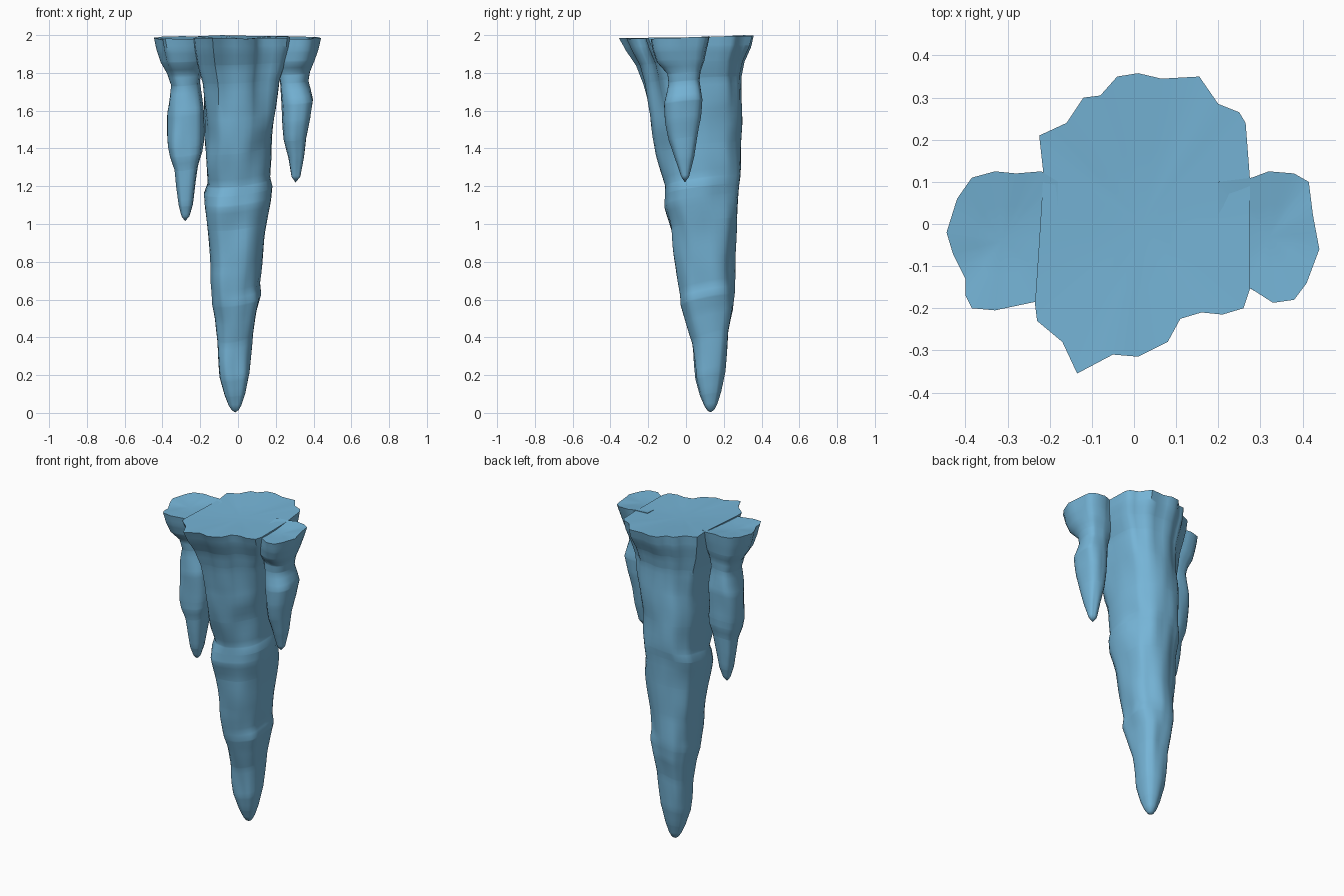
import bpy, bmesh, math
from mathutils import Vector, noise

ice = bpy.data.materials.new("ice blue")
ice.diffuse_color = (0.18, 0.46, 0.68, 1)


def refine(points, parts):
    """Closed outline with each edge split into equal parts."""
    out = []
    for a, b in zip(points, points[1:] + points[:1]):
        out += [Vector(a).lerp(Vector(b), k / parts) for k in range(parts)]
    return out


def section(rows, z):
    """Interpolated x and y limits of the spike at height z."""
    for a, b in zip(rows, rows[1:]):
        if a[0] >= z >= b[0]:
            t = (a[0] - z) / (a[0] - b[0])
            return [p + (q - p) * t for p, q in zip(a[1:], b[1:])]
    return rows[-1][1:]


def icicle(name, rows, outline, parts, steps, collar, lump, tilt):
    """Loft a ragged top outline down through tapering oval sections."""
    x0, x1, y0, y1 = rows[0][1:]
    unit = [Vector(((2 * p.x - x0 - x1) / (x1 - x0), (2 * p.y - y0 - y1) / (y1 - y0)))
            for p in refine(outline, parts)]
    top, tip = rows[0][0], rows[-1][0]
    heights = sorted({r[0] for r in rows} |
                     {top + (tip - top) * k / steps for k in range(1, steps)}, reverse=True)
    bm = bmesh.new()
    rings = []
    for z in heights[:-1]:
        a, b, c, d = section(rows, z)
        keep = 0.15 + 0.85 * max(0, 1 - (top - z) / collar)
        ring = []
        for u in unit:
            ang = math.atan2(u.y, u.x)
            ca, sa = math.cos(ang), math.sin(ang)
            r = (abs(ca) ** 2.5 + abs(sa) ** 2.5) ** (-1 / 2.5)
            v = Vector((ca * r, sa * r)).lerp(u, keep)
            # soft lumps and sloping ledges
            n = noise.noise(Vector((ca * 1.6, sa * 1.6, z * 5 + a * 9)))
            v *= 1 + lump * n * (1 - keep)
            fade = min(1, (top - z) / 0.4, (z - tip) / 0.3)
            dz = tilt * fade * math.sin(ang + 0.6)
            if z == top:
                dz = 0.008 * sa + 0.006 * n
            ring.append(bm.verts.new(((a + b) / 2 + v.x * (b - a) / 2,
                                      (c + d) / 2 + v.y * (d - c) / 2, min(2, z + dz))))
        rings.append(ring)
    count = len(unit)
    for upper, lower in zip(rings, rings[1:]):
        for i in range(count):
            j = (i + 1) % count
            bm.faces.new((upper[i], upper[j], lower[j], lower[i]))
    a, b, c, d = rows[-1][1:]
    point = bm.verts.new(((a + b) / 2, (c + d) / 2, tip))
    # shallow dished cap
    a, b, c, d = rows[0][1:]
    mid = Vector(((a + b) / 2, (c + d) / 2, top - 0.012))
    inner = [bm.verts.new(v.co.lerp(mid, 0.5)) for v in rings[0]]
    centre = bm.verts.new(mid)
    for i in range(count):
        j = (i + 1) % count
        bm.faces.new((rings[-1][i], rings[-1][j], point))
        bm.faces.new((rings[0][i], inner[i], inner[j], rings[0][j]))
        bm.faces.new((inner[i], centre, inner[j]))
    bmesh.ops.recalc_face_normals(bm, faces=bm.faces)
    mesh = bpy.data.meshes.new(name)
    bm.to_mesh(mesh)
    bm.free()
    mesh.materials.append(ice)
    obj = bpy.data.objects.new(name, mesh)
    bpy.context.collection.objects.link(obj)
    bpy.ops.object.select_all(action='DESELECT')
    obj.select_set(True)
    bpy.context.view_layer.objects.active = obj
    bpy.ops.object.shade_smooth_by_angle(angle=math.radians(50))
    return obj


# Large central icicle: rows are z, x min, x max, y min, y max
icicle("main_icicle", [
    (1.99, -.235, .275, -.355, .358), (1.93, -.23, .27, -.325, .345),
    (1.85, -.215, .25, -.27, .315), (1.76, -.19, .22, -.235, .30),
    (1.6, -.18, .205, -.19, .295), (1.4, -.175, .18, -.155, .29),
    (1.23, -.17, .165, -.115, .285), (1.18, -.185, .172, -.122, .283),
    (1.12, -.18, .165, -.125, .28), (1.0, -.168, .155, -.085, .27),
    (.8, -.142, .128, -.05, .26), (.66, -.138, .112, -.035, .255),
    (.6, -.14, .12, -.03, .255), (.52, -.125, .10, -.005, .25),
    (.4, -.108, .082, .03, .225), (.2, -.095, .065, .05, .205),
    (.1, -.07, .042, .075, .182), (.04, -.048, .02, .098, .162),
    (.015, -.033, .005, .112, .148), (.003, -.015, -.015, .13, .13)],
    [(-.225, .21), (-.215, .12), (-.225, -.04), (-.235, -.19), (-.23, -.23),
     (-.17, -.28), (-.135, -.355), (-.05, -.31), (.01, -.315), (.08, -.28),
     (.11, -.225), (.16, -.21), (.21, -.215), (.26, -.2), (.275, -.155),
     (.275, 0), (.275, .11), (.265, .24), (.25, .265), (.2, .285), (.155, .35),
     (.065, .345), (.01, .358), (-.04, .35), (-.08, .305), (-.12, .3), (-.16, .24)],
    2, 44, 0.5, 0.12, 0.035)

# Longer icicle on the left
icicle("left_icicle", [
    (1.985, -.445, -.18, -.205, .125), (1.92, -.43, -.18, -.19, .115),
    (1.86, -.41, -.185, -.165, .105), (1.80, -.375, -.195, -.11, .085),
    (1.74, -.355, -.2, -.1, .08), (1.6, -.38, -.185, -.115, .09),
    (1.42, -.375, -.185, -.105, .085), (1.37, -.365, -.19, -.1, .08),
    (1.3, -.34, -.21, -.08, .06), (1.2, -.328, -.225, -.065, .045),
    (1.1, -.312, -.24, -.05, .03), (1.04, -.297, -.258, -.03, .01),
    (1.015, -.28, -.28, -.01, -.01)],
    [(-.445, -.02), (-.43, -.07), (-.4, -.13), (-.4, -.17), (-.385, -.2),
     (-.33, -.205), (-.235, -.185), (-.18, -.15), (-.18, .1), (-.22, .125),
     (-.28, .12), (-.33, .125), (-.385, .11), (-.42, .06)],
    2, 24, 0.25, 0.15, 0.02)

# Shorter icicle on the right
icicle("right_icicle", [
    (1.985, .2, .44, -.187, .125), (1.92, .2, .425, -.175, .11),
    (1.86, .205, .405, -.155, .1), (1.80, .215, .38, -.1, .08),
    (1.75, .222, .372, -.095, .075), (1.65, .228, .402, -.115, .087),
    (1.55, .235, .385, -.105, .078), (1.45, .245, .36, -.09, .06),
    (1.35, .268, .347, -.06, .042), (1.25, .283, .328, -.025, .015),
    (1.22, .305, .305, -.005, -.005)],
    [(.28, .11), (.2, .1), (.2, -.12), (.28, -.155), (.33, -.187), (.38, -.18),
     (.41, -.14), (.44, -.06), (.425, .02), (.415, .1), (.38, .12), (.32, .125)],
    2, 20, 0.25, 0.15, 0.015)
